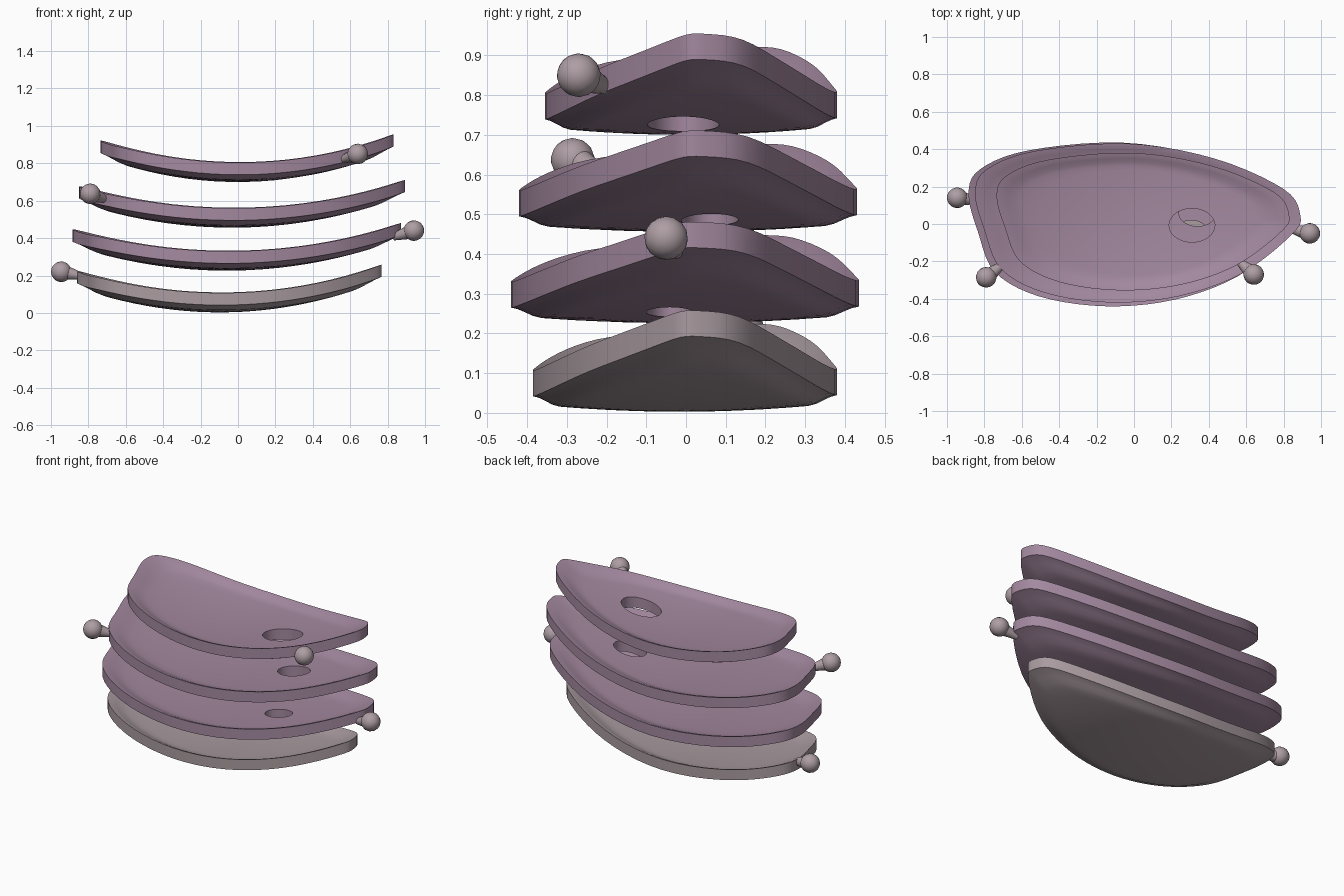
import bpy, bmesh, math
from mathutils import Vector, Matrix

cube = bpy.data.objects.get("Cube")
if cube:
    bpy.data.objects.remove(cube)


def material(name, rgb):
    m = bpy.data.materials.new(name)
    m.use_nodes = True
    m.diffuse_color = (*rgb, 1)
    m.node_tree.nodes["Principled BSDF"].inputs["Base Color"].default_value = (*rgb, 1)
    return m


mauve = material("mauve", (0.37, 0.25, 0.35))
pale = material("pale grey pink", (0.40, 0.33, 0.35))
rose = material("light rose grey", (0.42, 0.34, 0.37))


def finish(name, bm, mat):
    bmesh.ops.recalc_face_normals(bm, faces=bm.faces)
    mesh = bpy.data.meshes.new(name)
    bm.to_mesh(mesh)
    bm.free()
    mesh.materials.append(mat)
    ob = bpy.data.objects.new(name, mesh)
    bpy.context.collection.objects.link(ob)
    bpy.ops.object.select_all(action='DESELECT')
    ob.select_set(True)
    bpy.context.view_layer.objects.active = ob
    bpy.ops.object.shade_smooth_by_angle(angle=math.radians(35))


# Leaf-shaped outline, broad on one end and tapered on the other
CONTROL = [Vector(p) for p in (
    (0.83, 0.05), (0.75, 0.17), (0.42, 0.31), (0, 0.38), (-0.45, 0.345), (-0.68, 0.26),
    (-0.735, 0.15), (-0.69, -0.02), (-0.61, -0.2), (-0.4, -0.31), (-0.08, -0.355),
    (0.25, -0.325), (0.55, -0.22), (0.79, -0.04))]
MID, HALF = Vector((0.048, 0.0125)), Vector((0.783, 0.3675))
THICK, STEPS = 0.065, 5


def outline():
    pts, n = [], len(CONTROL)
    for i in range(n):
        a, b, c, d = (CONTROL[(i + k - 1) % n] for k in range(4))
        for s in range(STEPS):
            t = s / STEPS
            pts.append(0.5 * (2 * b + (c - a) * t + (2 * a - 5 * b + 4 * c - d) * t * t
                              + (3 * b - a - 3 * c + d) * t ** 3))
    return pts


def bowl(p, rim):
    lip = max(0, (rim - 0.82) / 0.18)
    return 0.245 * p.x ** 2 + 0.15 * p.y ** 2 + 0.02 * lip * lip * (3 - 2 * lip)


def plate(name, x0, x1, y0, y1, z, mat, hole=None):
    centre = Vector(((x0 + x1) / 2, (y0 + y1) / 2))
    half = Vector(((x1 - x0) / 2, (y1 - y0) / 2))

    def place(p):
        return Vector([centre[k] + (p[k] - MID[k]) / HALF[k] * half[k] for k in (0, 1)])

    def unplace(q):
        return Vector([MID[k] + (q[k] - centre[k]) / half[k] * HALF[k] for k in (0, 1)])

    hx, hy, rx, ry = hole or (0, 0, 0.03, 0.02)
    base = outline()
    rings = [([place(p * f) for p in base], f) for f in (1, 0.96, 0.92, 0.87, 0.82)]
    inner = rings[-1][0]
    hub = []
    for q in inner:
        a = math.atan2((q.y - hy) / ry, (q.x - hx) / rx)
        hub.append(Vector((hx + rx * math.cos(a), hy + ry * math.sin(a))))
    for k in range(1, 11):
        rings.append(([q.lerp(h, k / 10) for q, h in zip(inner, hub)], 0))

    bm = bmesh.new()
    sides = []
    for lift in (0, THICK):
        sides.append([[bm.verts.new((q.x, q.y, z + lift + bowl(unplace(q), f))) for q in pts]
                      for pts, f in rings])
    n = len(base)

    def bridge(a, b):
        for i in range(n):
            j = (i + 1) % n
            bm.faces.new((a[i], a[j], b[j], b[i]))

    for layers in sides:
        for a, b in zip(layers, layers[1:]):
            bridge(a, b)
    bridge(sides[0][0], sides[1][0])
    if hole:
        bridge(sides[0][-1], sides[1][-1])
    else:
        for layers in sides:
            bm.faces.new(layers[-1])
    finish(name, bm, mat)


# Stack of four curved plates, the upper three pierced
plate("bottom_plate", -0.86, 0.765, -0.385, 0.38, 0.003, pale)
plate("lower_plate", -0.885, 0.87, -0.44, 0.435, 0.226, mauve, (0.306, -0.04, 0.085, 0.06))
plate("upper_plate", -0.85, 0.89, -0.42, 0.43, 0.456, mauve, (0.34, 0.06, 0.1, 0.072))
plate("top_plate", -0.735, 0.83, -0.355, 0.38, 0.70, mauve, (0.31, -0.007, 0.122, 0.09))


# Budding bulbs: a ball on a flared neck
def bulb(name, ball, root):
    ball, root = Vector(ball), Vector(root)
    axis = ball - root
    turn = axis.to_track_quat('Z', 'Y').to_matrix().to_4x4()
    bm = bmesh.new()
    bmesh.ops.create_uvsphere(bm, u_segments=16, v_segments=10, radius=0.055,
                              matrix=Matrix.Translation(ball) @ turn)
    bmesh.ops.create_cone(bm, cap_ends=True, segments=16, radius1=0.018, radius2=0.036,
                          depth=axis.length - 0.035,
                          matrix=Matrix.Translation(root + axis.normalized()
                                                    * (axis.length - 0.035) / 2) @ turn)
    finish(name, bm, rose)


bulb("bottom_bulb", (-0.945, 0.14, 0.22), (-0.835, 0.125, 0.197))
bulb("lower_bulb", (0.94, -0.05, 0.44), (0.83, -0.025, 0.405))
bulb("upper_bulb", (-0.79, -0.285, 0.637), (-0.70, -0.215, 0.605))
bulb("top_bulb", (0.64, -0.27, 0.85), (0.56, -0.2, 0.82))
